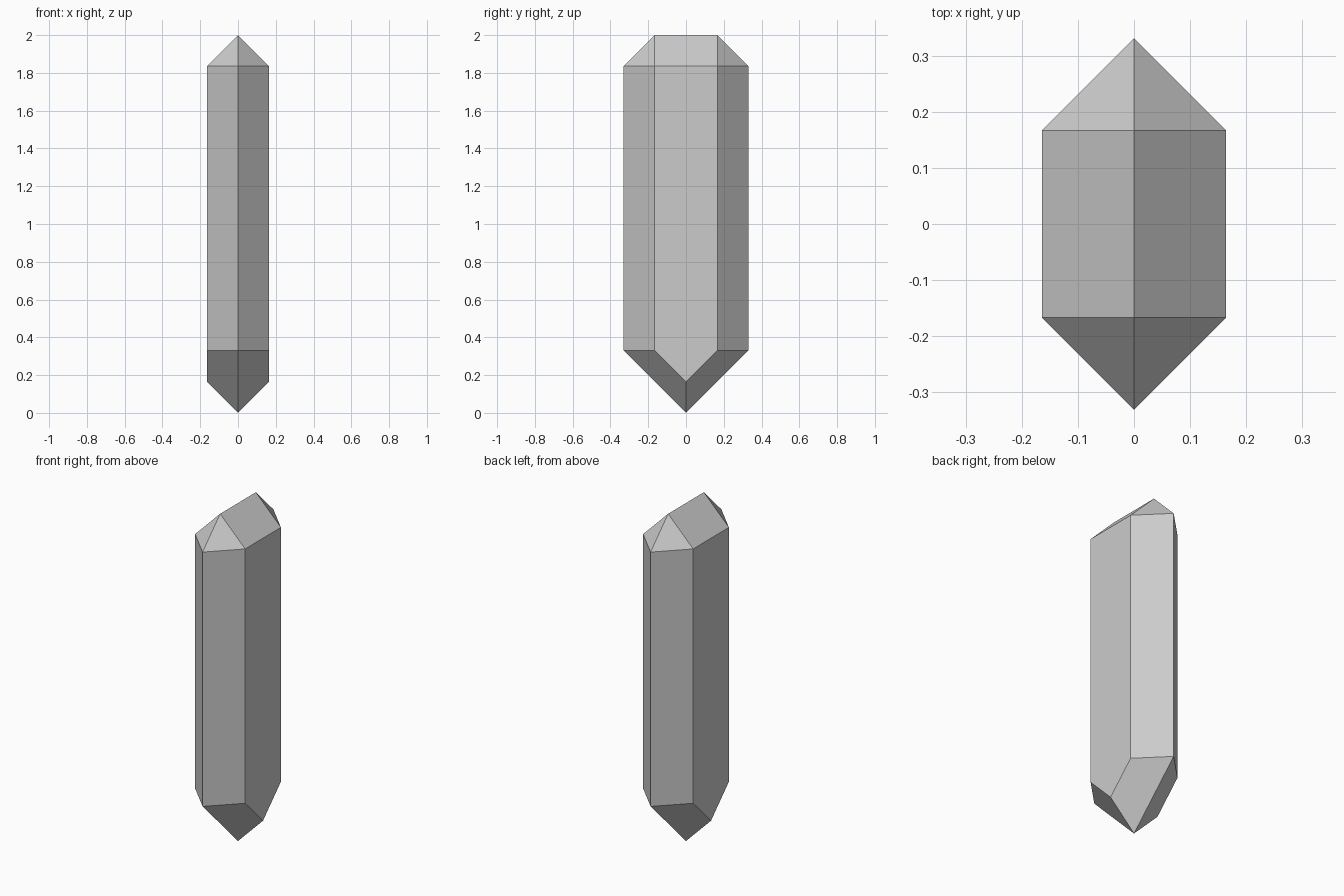
import bpy
import bmesh
import math

cube = bpy.data.objects.get("Cube")
if cube:
    bpy.data.objects.remove(cube, do_unlink=True)

# Crystal proportions: 45 degree slopes on roof and base
HEIGHT = 2.0
HALF_WIDTH = 0.164          # x of the flat sides
HALF_FLAT = 0.167           # y where the flat sides end
TIP = HALF_WIDTH + HALF_FLAT  # y of the front and back edges
EAVE = HEIGHT - HALF_WIDTH  # where the roof facets start

# Corners of one quarter, mirrored across x and y
quarter = [
    (0, HALF_FLAT, HEIGHT),          # ridge end
    (0, TIP, EAVE),                  # upper front/back corner
    (HALF_WIDTH, HALF_FLAT, EAVE),   # upper side corner
    (0, TIP, TIP),                   # lower front/back corner
    (HALF_WIDTH, HALF_FLAT, TIP),    # lower side corner
    (HALF_WIDTH, 0, HALF_WIDTH),     # notch point of the side
    (0, 0, 0),                       # bottom point
]
corners = {(x * sx, y * sy, z) for x, y, z in quarter
           for sx in (-1, 1) for sy in (-1, 1)}

# Wrap the corners in a hull and merge coplanar triangles into facets
bm = bmesh.new()
for co in sorted(corners):
    bm.verts.new(co)
bmesh.ops.convex_hull(bm, input=bm.verts[:])
bmesh.ops.dissolve_limit(bm, angle_limit=math.radians(2),
                         verts=bm.verts[:], edges=bm.edges[:])
bmesh.ops.recalc_face_normals(bm, faces=bm.faces[:])
mesh = bpy.data.meshes.new("crystal")
bm.to_mesh(mesh)
bm.free()

crystal = bpy.data.objects.new("crystal", mesh)
bpy.context.collection.objects.link(crystal)

# Plain grey stone
grey = bpy.data.materials.new("light_grey")
grey.use_nodes = True
colour = (0.6, 0.6, 0.6, 1)
grey.diffuse_color = colour
grey.node_tree.nodes["Principled BSDF"].inputs["Base Color"].default_value = colour
mesh.materials.append(grey)
